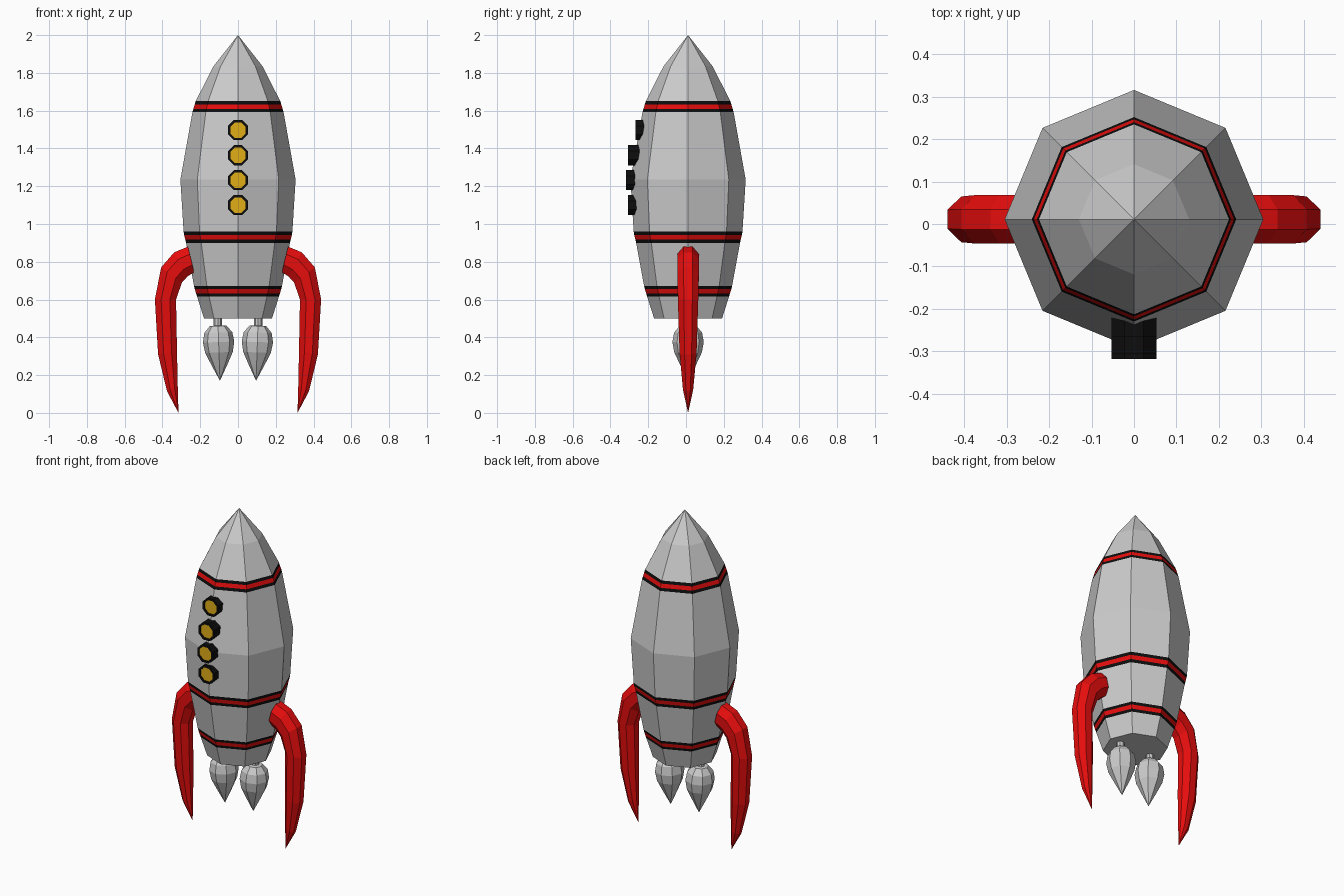
import bpy, bmesh, math
from mathutils import Vector

if "Cube" in bpy.data.objects:
    bpy.data.objects.remove(bpy.data.objects["Cube"])

CY = 0.011  # y of the rocket axis


def material(name, rgb):
    m = bpy.data.materials.new(name)
    m.diffuse_color = (*rgb, 1)
    m.use_nodes = True
    m.node_tree.nodes["Principled BSDF"].inputs["Base Color"].default_value = m.diffuse_color
    return m


GREY = material("hull_grey", (0.8, 0.8, 0.8))
RED = material("red", (0.8, 0.004, 0.004))
BLACK = material("black", (0.004, 0.004, 0.004))
GOLD = material("gold", (0.75, 0.42, 0.008))


def skin(name, rings, mats=(), slots=None, caps=(True, True)):
    """Flat-shaded skin over rings of points; a one-point ring is a tip."""
    bm = bmesh.new()
    vs = [[bm.verts.new(p) for p in ring] for ring in rings]
    n = max(len(r) for r in vs)
    for k, (a, b) in enumerate(zip(vs, vs[1:])):
        for i in range(n):
            j = (i + 1) % n
            if len(a) == 1:
                quad = (a[0], b[j], b[i])
            elif len(b) == 1:
                quad = (a[i], a[j], b[0])
            else:
                quad = (a[i], a[j], b[j], b[i])
            bm.faces.new(quad).material_index = slots[k] if slots else 0
    for ring, cap in ((vs[0], caps[0]), (vs[-1], caps[1])):
        if cap and len(ring) > 2:
            f = bm.faces.new(ring)
            f.material_index = slots[-1] if slots and ring is vs[-1] else 0
    bmesh.ops.recalc_face_normals(bm, faces=bm.faces)
    me = bpy.data.meshes.new(name)
    bm.to_mesh(me)
    bm.free()
    for m in mats:
        me.materials.append(m)
    ob = bpy.data.objects.new(name, me)
    bpy.context.collection.objects.link(ob)
    return ob


def circle(r, z, n=8, turn=0.0):
    if r == 0:
        return [Vector((0, 0, z))]
    return [Vector((r * math.cos(a), r * math.sin(a), z))
            for a in (turn + math.tau * i / n for i in range(n))]


# Fuselage: eight-sided lathe, with black/red/black bands as coloured rings
profile = [(0.18, 0.5), (0.217, 0.617), (0.222, 0.633), (0.229, 0.656),
           (0.233, 0.672), (0.275, 0.9), (0.279, 0.918), (0.285, 0.942),
           (0.288, 0.96), (0.305, 1.235), (0.241, 1.593), (0.236, 1.61),
           (0.229, 1.633), (0.224, 1.65), (0.13, 1.835), (0, 2.0)]
band = [2, 1, 2]
slots = [0] + band + [0] + band + [0, 0] + band + [0, 0]
body = skin("fuselage", [circle(r, z) for r, z in profile],
            (GREY, RED, BLACK), slots)
body.location.y = CY

# Portholes: octagonal black rims with gold glass, facing the front
k = 1 / math.cos(math.pi / 8)
for i, (z, y) in enumerate([(1.497, -0.267), (1.364, -0.307),
                            (1.232, -0.318), (1.10, -0.306)]):
    rings = [circle(r * k, h, turn=math.pi / 8)
             for r, h in ((0.053, -0.09), (0.053, 0), (0.041, 0), (0.041, -0.006))]
    win = skin(f"porthole_{i + 1}", rings, (BLACK, GOLD), [0, 0, 0, 1])
    # last slot colours the glass; the recess wall stays black
    for p in win.data.polygons:
        p.material_index = 1 if len(p.vertices) == 8 and p.center.z > -0.01 else 0
    win.rotation_euler.x = math.pi / 2
    win.location = (0, y, z)

# Fins: tapered tubes given by outer edge, inner edge and half thickness
sections = [((0.265, 0.88), (0.232, 0.745), 0.057),
            ((0.338, 0.85), (0.268, 0.722), 0.057),
            ((0.407, 0.77), (0.297, 0.69), 0.057),
            ((0.440, 0.60), (0.328, 0.60), 0.054),
            ((0.423, 0.31), (0.323, 0.33), 0.045),
            ((0.376, 0.115), (0.319, 0.14), 0.027)]
for side, s in (("right", 1), ("left", -1)):
    rings = []
    for (ox, oz), (ix, iz), w in sections:
        mid = Vector((s * (ox + ix) / 2, CY, (oz + iz) / 2))
        half = Vector((s * (ox - ix) / 2, 0, (oz - iz) / 2))
        rings.append([mid + half * p.x + Vector((0, w * p.y, 0))
                      for p in circle(k, 0, turn=math.pi / 8)])
    rings.append([Vector((s * 0.315, CY, 0.0))])
    skin(f"{side}_fin", rings, (RED,))

# Engines: teardrop pods hung on short stems, leaning slightly inward
pod = [(0, 0.465), (0.045, 0.46), (0.074, 0.425), (0.083, 0.375),
       (0.073, 0.32), (0.04, 0.25), (0, 0.17)]
for side, s in (("right", 1), ("left", -1)):
    x = s * 0.107
    ob = skin(f"{side}_engine", [circle(r, z - 0.5) for r, z in pod])
    ob.location = (x, CY, 0.5)
    ob.rotation_euler.y = s * math.radians(2)
    stem = skin(f"{side}_engine_stem", [circle(0.022, z) for z in (0.45, 0.51)])
    stem.location = (x, CY, 0)
